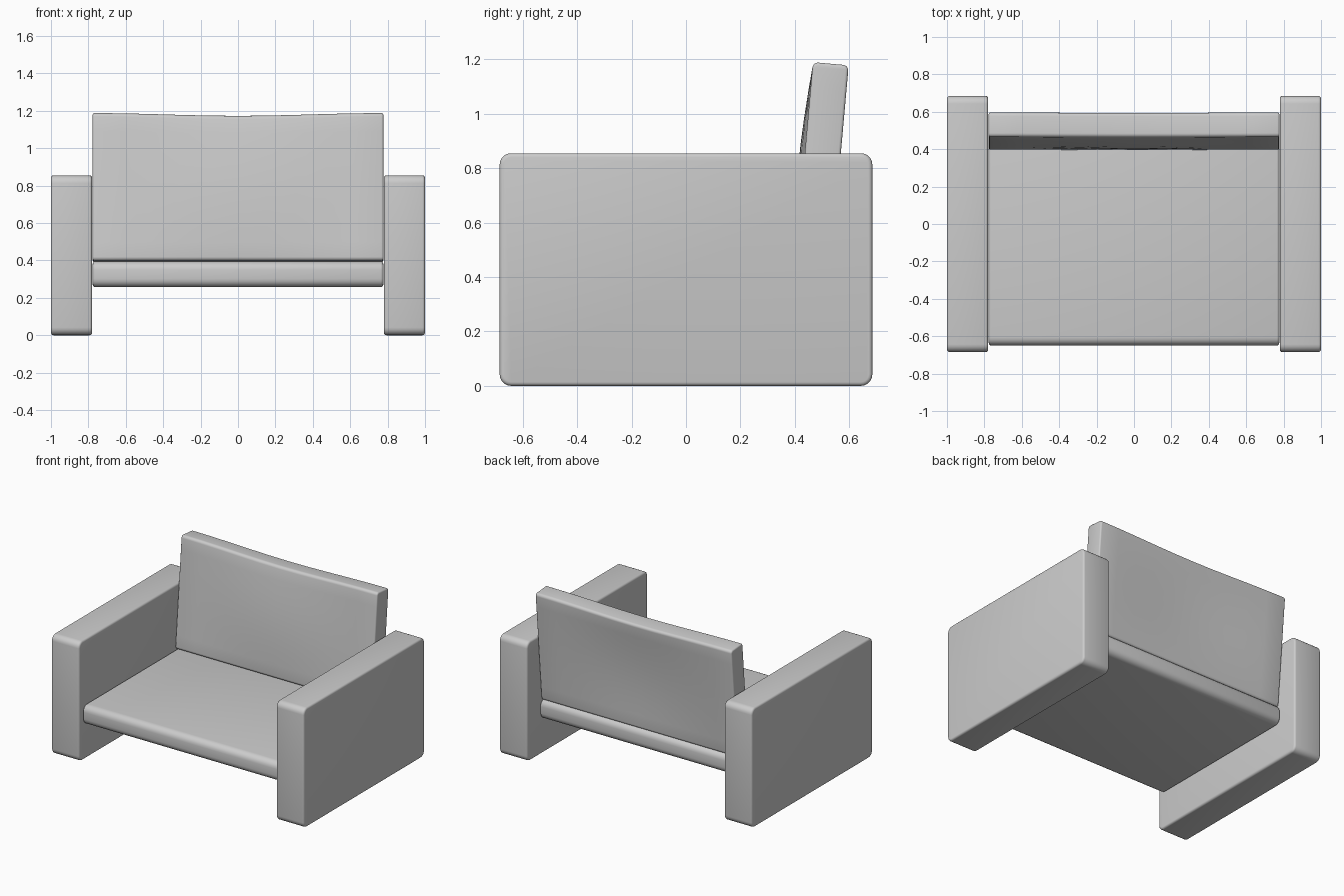
import bpy, bmesh, math
from mathutils import Vector, Matrix

if "Cube" in bpy.data.objects:
    bpy.data.objects.remove(bpy.data.objects["Cube"])


def padded_box(name, lo, hi, r_long, r_end, cuts=None, deform=None):
    """Box with edges along x rounded by r_long and end outlines softened by r_end."""
    lo, hi = Vector(lo), Vector(hi)
    size, mid = hi - lo, (lo + hi) / 2
    bm = bmesh.new()
    bmesh.ops.create_cube(bm, size=1,
                          matrix=Matrix.Translation(mid) @ Matrix.Diagonal((*size, 1)))
    along = [e for e in bm.edges
             if abs(e.verts[0].co.x - e.verts[1].co.x) > 0.01]
    bmesh.ops.bevel(bm, geom=along, offset=r_long, segments=5, profile=0.5, affect='EDGES')
    ends = [e for e in bm.edges
            if abs(e.verts[0].co.x - e.verts[1].co.x) < 1e-4]
    bmesh.ops.bevel(bm, geom=ends, offset=r_end, segments=3, profile=0.5, affect='EDGES')
    # extra loops for shaping
    for axis, count in (cuts or {}).items():
        for i in range(1, count):
            co, no = mid.copy(), Vector((0, 0, 0))
            co[axis] = lo[axis] + size[axis] * i / count
            no[axis] = 1
            bmesh.ops.bisect_plane(bm, geom=bm.verts[:] + bm.edges[:] + bm.faces[:],
                                   plane_co=co, plane_no=no)
    if deform:
        for v in bm.verts:
            v.co = deform(v.co)
    bmesh.ops.recalc_face_normals(bm, faces=bm.faces)
    mesh = bpy.data.meshes.new(name)
    bm.to_mesh(mesh)
    bm.free()
    ob = bpy.data.objects.new(name, mesh)
    bpy.context.collection.objects.link(ob)
    bpy.ops.object.select_all(action='DESELECT')
    ob.select_set(True)
    bpy.context.view_layer.objects.active = ob
    bpy.ops.object.shade_smooth_by_angle(angle=math.radians(35))
    return ob


# Arm slabs
for side, x0, x1 in (("left", -1.0, -0.78), ("right", 0.78, 1.0)):
    padded_box(side + "_arm", (x0, -0.685, 0), (x1, 0.685, 0.855), 0.042, 0.014)

# Seat cushion
padded_box("seat", (-0.777, -0.65, 0.257), (0.777, 0.545, 0.395), 0.045, 0.014)

# Backrest: leaning slab, bulged forward and slightly dipped at the middle
W, H, T = 0.777, 0.793, 0.132
LEAN = Matrix.Translation((0, 0.396, 0.4)) @ Matrix.Rotation(math.radians(-5.1), 4, 'X')


def shape_back(co):
    c = 0.5 + 0.5 * math.cos(math.pi * co.x / W)
    t = min(max(co.z / H, 0), 1)
    return LEAN @ Vector((co.x, co.y - 0.02 * c * math.sin(math.pi * t),
                          co.z - 0.015 * c * t))


padded_box("backrest", (-W, 0, 0), (W, T, H), 0.02, 0.01, {0: 10, 2: 8}, shape_back)
